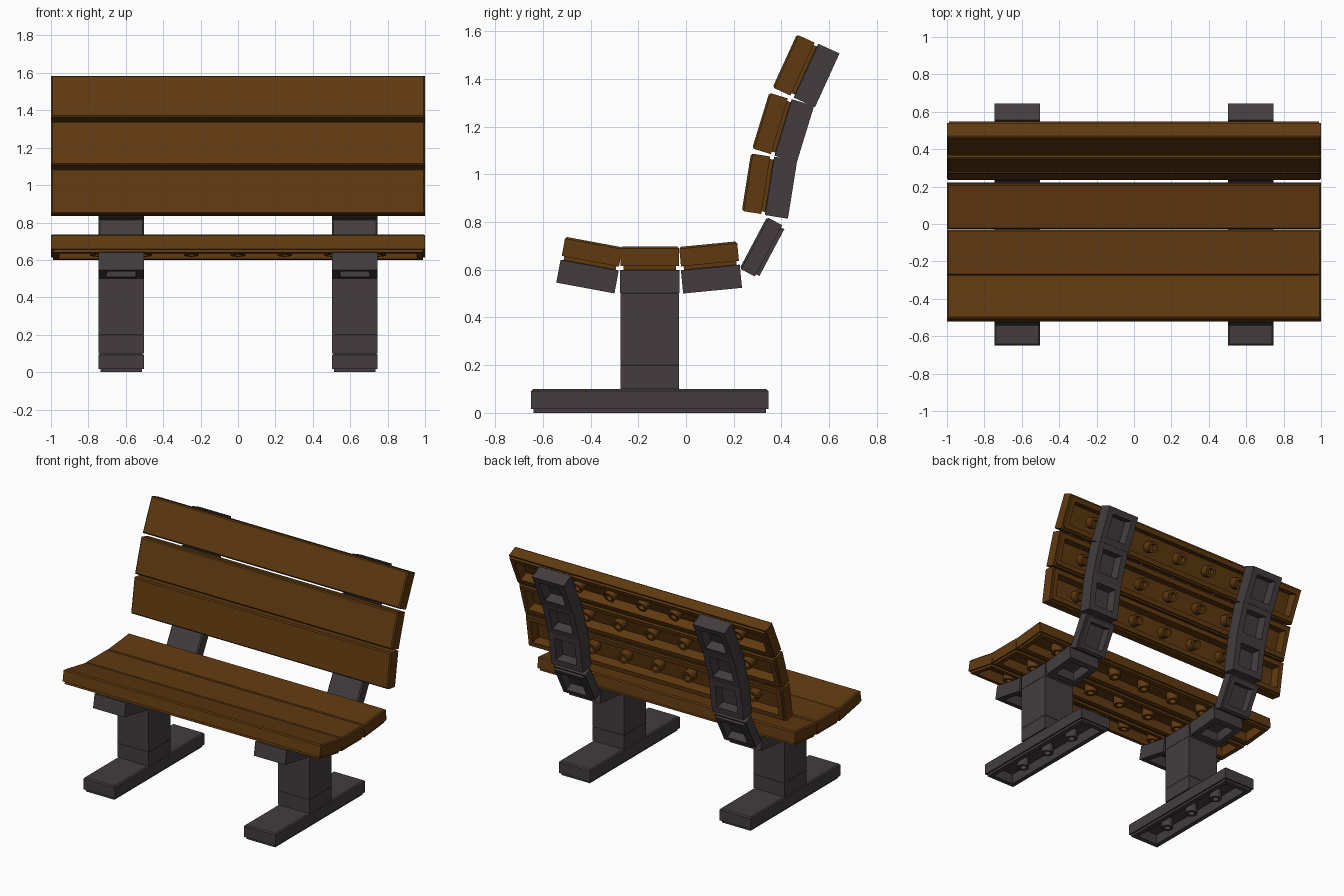
import bpy, bmesh, math
from mathutils import Matrix, Vector

cube = bpy.data.objects.get("Cube")
if cube:
    bpy.data.objects.remove(cube, do_unlink=True)


def material(name, colour):
    m = bpy.data.materials.new(name)
    m.use_nodes = True
    m.diffuse_color = colour
    bsdf = m.node_tree.nodes["Principled BSDF"]
    bsdf.inputs["Base Color"].default_value = colour
    bsdf.inputs["Roughness"].default_value = 0.6
    return m


WOOD = material("wood brown", (0.115, 0.041, 0.005, 1))
IRON = material("dark grey", (0.056, 0.046, 0.049, 1))
UNIT = 0.25
SIDES = 16


def skin(bm, rings):
    """Join a run of equal closed loops and cap both ends."""
    loops = [[bm.verts.new(p) for p in ring] for ring in rings]
    n = len(loops[0])
    for a, b in zip(loops, loops[1:]):
        for i in range(n):
            j = (i + 1) % n
            bm.faces.new((a[i], a[j], b[j], b[i]))
    bm.faces.new(loops[0])
    bm.faces.new(loops[-1])


def rectangle(l, w, inset, z):
    x, y = l / 2 - inset, w / 2 - inset
    return [(-x, -y, z), (x, -y, z), (x, y, z), (-x, y, z)]


def circle(x, y, r, z):
    return [(x + r * math.cos(2 * math.pi * i / SIDES),
             y + r * math.sin(2 * math.pi * i / SIDES), z) for i in range(SIDES)]


def tile(name, mat, size, place, tilt=0, lipped=True, along_y=False):
    """Hollow slab, open below, with pegs inside at every unit; place is its underside centre."""
    l, w, h = size
    bm = bmesh.new()
    bevel = 0.008 if lipped else 0.002
    rings = [(bevel, h), (0, h - bevel)]
    rings += [(0, 0.016), (0.011, 0.016), (0.011, 0)] if lipped else [(0, 0)]
    rings += [(0.043, 0), (0.05, h - 0.035)]
    skin(bm, [rectangle(l, w, i, z) for i, z in rings])
    # pegs with a shallow hole
    count = round(l / UNIT)
    for k in range(1, count):
        x = (k - count / 2) * UNIT
        profile = [(0.04, h - 0.03), (0.04, 0.004), (0.022, 0.004), (0.022, 0.04)]
        skin(bm, [circle(x, 0, r, z) for r, z in profile])
    bmesh.ops.recalc_face_normals(bm, faces=bm.faces)
    turn = Matrix.Rotation(math.radians(tilt), 4, 'X')
    if along_y:
        turn = turn @ Matrix.Rotation(math.pi / 2, 4, 'Z')
    bm.transform(Matrix.Translation(Vector(place)) @ turn)
    mesh = bpy.data.meshes.new(name)
    bm.to_mesh(mesh)
    bm.free()
    mesh.materials.append(mat)
    ob = bpy.data.objects.new(name, mesh)
    bpy.context.collection.objects.link(ob)
    # round only the pegs
    bpy.context.view_layer.objects.active = ob
    ob.select_set(True)
    bpy.ops.object.shade_smooth_by_angle(angle=math.radians(30))
    ob.select_set(False)


# Each slat rests on a support: name, y, z of the contact line, tilt
SLATS = [
    ("seat_front", -0.404, 0.62, -10.5),
    ("seat_middle", -0.152, 0.6, 0),
    ("seat_rear", 0.102, 0.61, 5.5),
    ("back_lower", 0.35, 0.952, 81),
    ("back_middle", 0.407, 1.197, 73),
    ("back_upper", 0.503, 1.435, 65.5),
]
THICK = 0.098
for name, y, z, tilt in SLATS:
    tile(name + "_slat", WOOD, (2.0, 0.244, THICK), (0, y, z), tilt)

# Two mirrored iron frames
for side, sx in (("left", 1), ("right", -1)):
    x = sx * 0.625
    for name, y, z, tilt in SLATS:
        t = math.radians(tilt)
        under = (x, y + math.sin(t) * THICK, z - math.cos(t) * THICK)
        tile(f"{name}_support_{side}", IRON, (0.244, 0.248, THICK), under, tilt, lipped=False)
    # link from seat to backrest
    tile("back_link_" + side, IRON, (0.244, 0.244, 0.088), (x, 0.36, 0.672), 62)
    # pillar in two stacked blocks
    tile("pillar_base_" + side, IRON, (0.244, 0.244, 0.1), (x, -0.152, 0.1), lipped=False)
    tile("pillar_" + side, IRON, (0.244, 0.244, 0.302), (x, -0.152, 0.2), lipped=False)
    # foot running front to back
    tile("foot_" + side, IRON, (0.995, 0.244, 0.1), (x, -0.152, 0), along_y=True)
